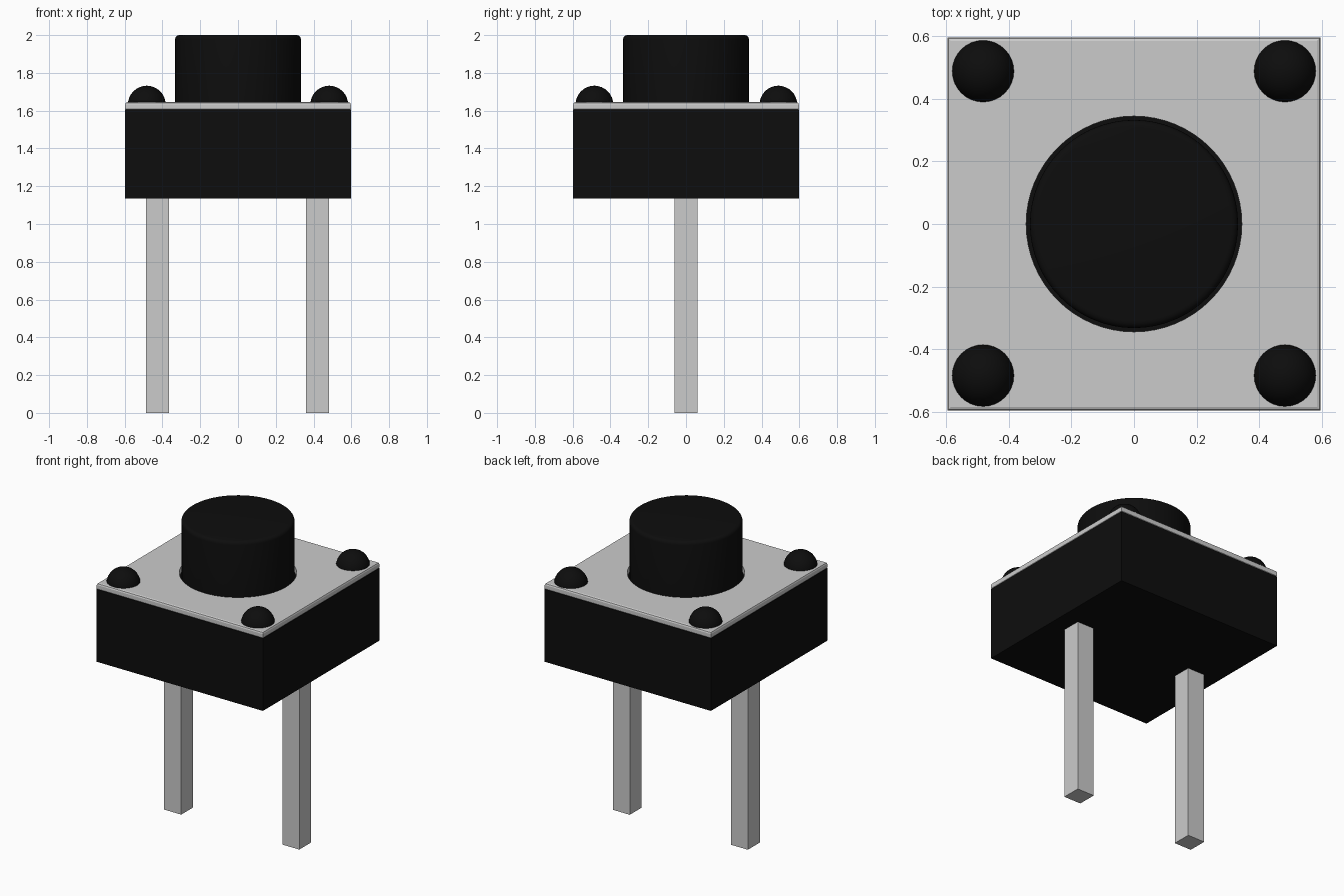
import bpy
import bmesh
from math import pi, cos, sin, radians

cube = bpy.data.objects.get("Cube")
if cube:
    bpy.data.objects.remove(cube, do_unlink=True)


def material(name, colour, roughness):
    m = bpy.data.materials.new(name)
    m.use_nodes = True
    m.diffuse_color = (*colour, 1)
    shader = m.node_tree.nodes["Principled BSDF"]
    shader.inputs["Base Color"].default_value = (*colour, 1)
    shader.inputs["Roughness"].default_value = roughness
    return m


BLACK = material("black plastic", (0.004, 0.004, 0.004), 0.5)
METAL = material("light grey metal", (0.6, 0.6, 0.6), 0.4)


def finish(name, bm, mat, smooth=False):
    bmesh.ops.recalc_face_normals(bm, faces=bm.faces)
    mesh = bpy.data.meshes.new(name)
    bm.to_mesh(mesh)
    bm.free()
    mesh.materials.append(mat)
    ob = bpy.data.objects.new(name, mesh)
    bpy.context.collection.objects.link(ob)
    if smooth:
        bpy.ops.object.select_all(action="DESELECT")
        ob.select_set(True)
        bpy.context.view_layer.objects.active = ob
        bpy.ops.object.shade_smooth_by_angle(angle=radians(35))
    return ob


def box(name, x, half_x, half_y, z0, z1, mat):
    bm = bmesh.new()
    bmesh.ops.create_cube(bm, size=2)
    for v in bm.verts:
        v.co = (x + v.co.x * half_x, v.co.y * half_y, z0 if v.co.z < 0 else z1)
    return finish(name, bm, mat)


def skin(bm, rings, closed):
    """Join successive rings of vertices with quads."""
    following = rings[1:] + rings[:1] if closed else rings[1:]
    for a, b in zip(rings, following):
        for i in range(len(a)):
            j = (i + 1) % len(a)
            bm.faces.new((a[i], a[j], b[j], b[i]))


def ring(bm, radius, z, count, x=0, y=0, square=False):
    verts = []
    for i in range(count):
        c, s = cos(2 * pi * i / count), sin(2 * pi * i / count)
        k = radius / max(abs(c), abs(s)) if square else radius
        verts.append(bm.verts.new((x + c * k, y + s * k, z)))
    return verts


def lathe(name, profile, count, mat, x=0, y=0):
    bm = bmesh.new()
    rings = [ring(bm, r, z, count, x, y) for r, z in profile]
    skin(bm, rings, False)
    bm.faces.new(rings[0])
    bm.faces.new(rings[-1])
    return finish(name, bm, mat, True)


HALF, BOTTOM, SEAM, TOP = 0.597, 1.135, 1.605, 1.645

# Housing and the two pins below it
box("housing", 0, HALF, HALF, BOTTOM, SEAM, BLACK)
for side, x in (("right", -0.426), ("left", 0.422)):
    box(side + "_pin", x, 0.061, 0.061, 0, BOTTOM + 0.02, METAL)

# Cover plate: square with softened rim and a round hole
bm = bmesh.new()
soft = 0.012
sections = [(0.345, SEAM, False), (0.345, TOP, False),
            (HALF - soft, TOP, True), (HALF - soft * 0.3, TOP - soft * 0.3, True),
            (HALF, TOP - soft, True), (HALF, SEAM + 0.004, True),
            (HALF - 0.004, SEAM, True)]
skin(bm, [ring(bm, r, z, 64, square=sq) for r, z, sq in sections], True)
finish("cover_plate", bm, METAL)

# Push button with a rounded top edge
R, ROUND = 0.333, 0.022
profile = [(R, SEAM - 0.01)]
for i in range(5):
    a = i / 4 * pi / 2
    profile.append((R - ROUND + ROUND * cos(a), 2 - ROUND + ROUND * sin(a)))
lathe("push_button", profile, 64, BLACK)

# Rivet domes in the corners
dome = [(0.1, SEAM)]
for i in range(8):
    a = i / 8 * pi / 2
    dome.append((0.1 * cos(a), 1.632 + 0.1 * sin(a)))
dome.append((0.004, 1.732))
for side, x in (("right", -0.483), ("left", 0.483)):
    for end, y in (("front", -0.485), ("back", 0.489)):
        lathe(f"{end}_{side}_rivet", dome, 32, BLACK, x, y)
